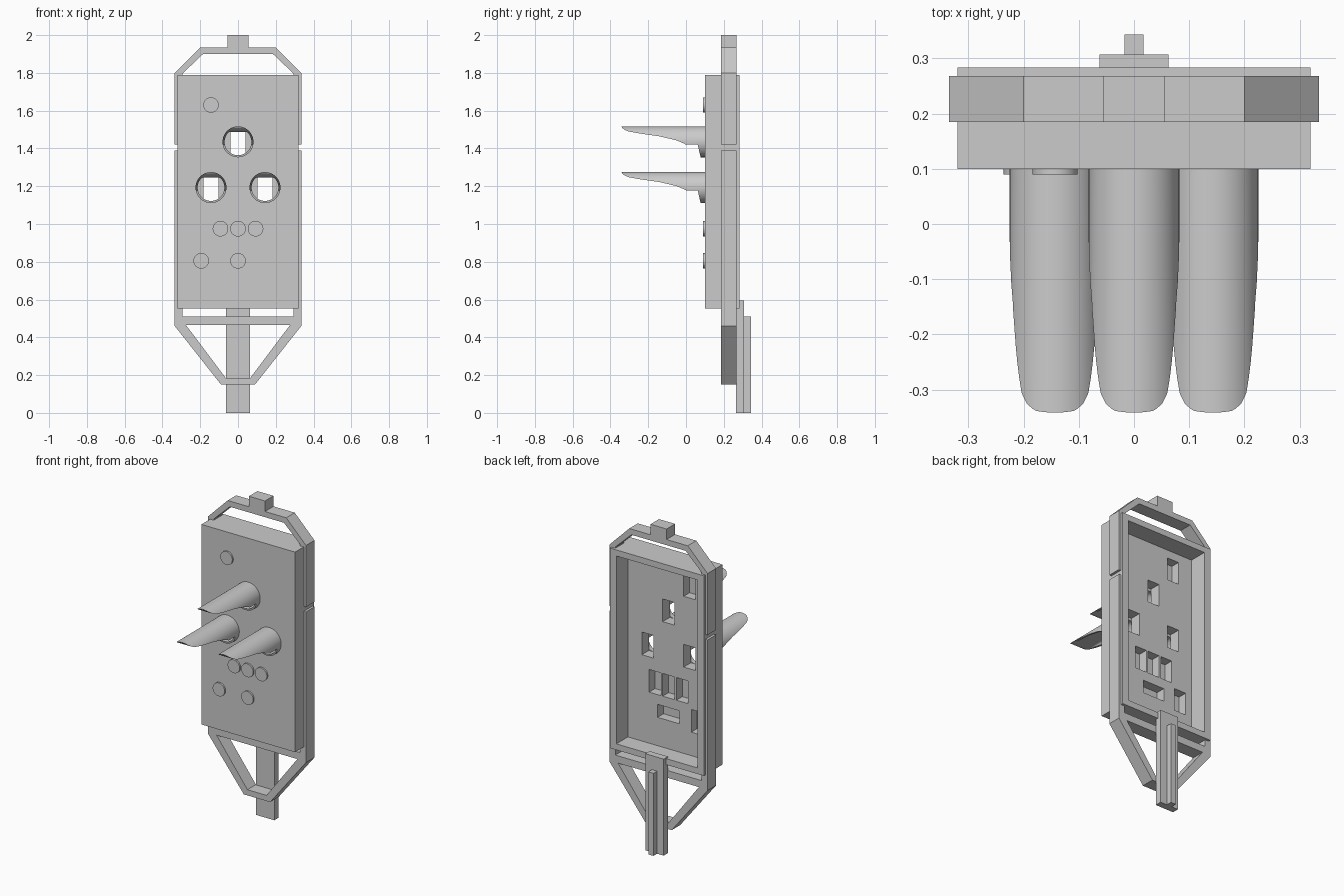
import bpy
import bmesh
from math import sin, cos, pi, radians

cube = bpy.data.objects.get("Cube")
if cube:
    bpy.data.objects.remove(cube, do_unlink=True)

grey = bpy.data.materials.new("plain_grey")
grey.use_nodes = True
GREY = (0.6, 0.6, 0.6, 1.0)
grey.diffuse_color = GREY
grey.node_tree.nodes["Principled BSDF"].inputs["Base Color"].default_value = GREY


def prism(name, points, lo, hi, axis="y"):
    """Extrude an outline: (x, z) points along y, or (y, z) points along x."""
    bm = bmesh.new()

    def place(p, d):
        return (p[0], d, p[1]) if axis == "y" else (d, p[0], p[1])

    face = bm.faces.new([bm.verts.new(place(p, lo)) for p in points])
    new = bmesh.ops.extrude_face_region(bm, geom=[face])["geom"]
    for v in new:
        if isinstance(v, bmesh.types.BMVert):
            v.co[1 if axis == "y" else 0] = hi
    bmesh.ops.recalc_face_normals(bm, faces=bm.faces)
    mesh = bpy.data.meshes.new(name)
    bm.to_mesh(mesh)
    bm.free()
    mesh.materials.append(grey)
    obj = bpy.data.objects.new(name, mesh)
    bpy.context.collection.objects.link(obj)
    return obj


def box(name, x, z, w, h, lo, hi):
    w, h = w / 2, h / 2
    return prism(name, [(x - w, z - h), (x + w, z - h), (x + w, z + h), (x - w, z + h)], lo, hi)


def circle(x, z, r, n=48, top=1.0):
    return [(x + r * cos(2 * pi * i / n), z + min(top, r * sin(2 * pi * i / n)))
            for i in range(n)]


def select(obj):
    bpy.ops.object.select_all(action="DESELECT")
    obj.select_set(True)
    bpy.context.view_layer.objects.active = obj


def cut(target, cutter):
    mod = target.modifiers.new("cut", "BOOLEAN")
    mod.operation, mod.solver, mod.object = "DIFFERENCE", "EXACT", cutter
    select(target)
    bpy.ops.object.modifier_apply(modifier=mod.name)
    bpy.data.objects.remove(cutter, do_unlink=True)


def smooth(obj):
    select(obj)
    bpy.ops.object.shade_smooth_by_angle(angle=radians(30))


def mirrored(half):
    return half + [(-x, z) for x, z in reversed(half)]


LAMPS = [(0, 1.435), (-0.143, 1.193), (0.143, 1.193)]
BUTTONS = [(-0.143, 1.63), (-0.093, 0.975), (0, 0.975), (0.093, 0.975),
           (-0.195, 0.805), (0, 0.805)]

# Panel: shallow tray open at the back, with a pocket behind each lamp and button
panel = box("panel", 0, 1.17, 0.64, 1.235, 0.10, 0.283)
cut(panel, box("tray_cutter", 0, 1.17, 0.555, 1.16, 0.17, 0.4))
for x, z in LAMPS:
    cut(panel, box("hole_cutter", x, z, 0.08, 0.14, 0.0, 0.2))
for x, z in BUTTONS:
    wide = (x, z) == BUTTONS[-1]
    w, h = (0.15, 0.08) if wide else (0.08, 0.14)
    cut(panel, box("pocket_cutter", x, z, w, h, 0.112, 0.2))

# Round buttons on the front
for i, (x, z) in enumerate(BUTTONS):
    smooth(prism(f"button_{i + 1}", circle(x, z, 0.041), 0.09, 0.105))

# Lamp hoods: tubes trimmed to a long curved peak
trim = [(-0.342, 0.083), (-0.338, 0.074), (-0.325, 0.064), (-0.305, 0.055),
        (-0.25, 0.045), (-0.14, 0.029), (-0.05, 0.008), (-0.015, -0.007),
        (0, -0.015), (0.062, -0.015), (0.076, -0.076), (0.078, -0.12),
        (-0.4, -0.12), (-0.4, 0.083)]
for i, (x, z) in enumerate(LAMPS):
    hood = prism(f"lamp_hood_{i + 1}", circle(x, z, 0.082), -0.343, 0.101)
    cut(hood, prism("bore_cutter", circle(x, z, 0.071, top=0.053), -0.4, 0.2))
    cut(hood, prism("trim_cutter", [(y, z + dz) for y, dz in trim], x - 0.2, x + 0.2, "x"))
    smooth(hood)

# Surrounding frame: upper arch with a tab, lower taper and crossbar
upper = mirrored([(0.295, 1.42), (0.335, 1.42), (0.335, 1.80), (0.2, 1.935),
                  (0.055, 1.935), (0.055, 2.0)])
upper += mirrored([(0.185, 1.90), (0.295, 1.795)][::-1])[::-1]
prism("upper_frame", upper, 0.185, 0.268)
lower = mirrored([(0.295, 1.39), (0.335, 1.39), (0.335, 0.46), (0.09, 0.15)])
lower += mirrored([(0.295, 0.491), (0.065, 0.185)])[::-1]
prism("lower_frame", lower, 0.185, 0.268)
box("crossbar", 0, 0.488, 0.60, 0.045, 0.185, 0.268)

# Ground stake with a stiffening rib
box("stake", 0, 0.298, 0.125, 0.596, 0.265, 0.307)
box("stake_rib", 0, 0.255, 0.035, 0.51, 0.300, 0.343)
